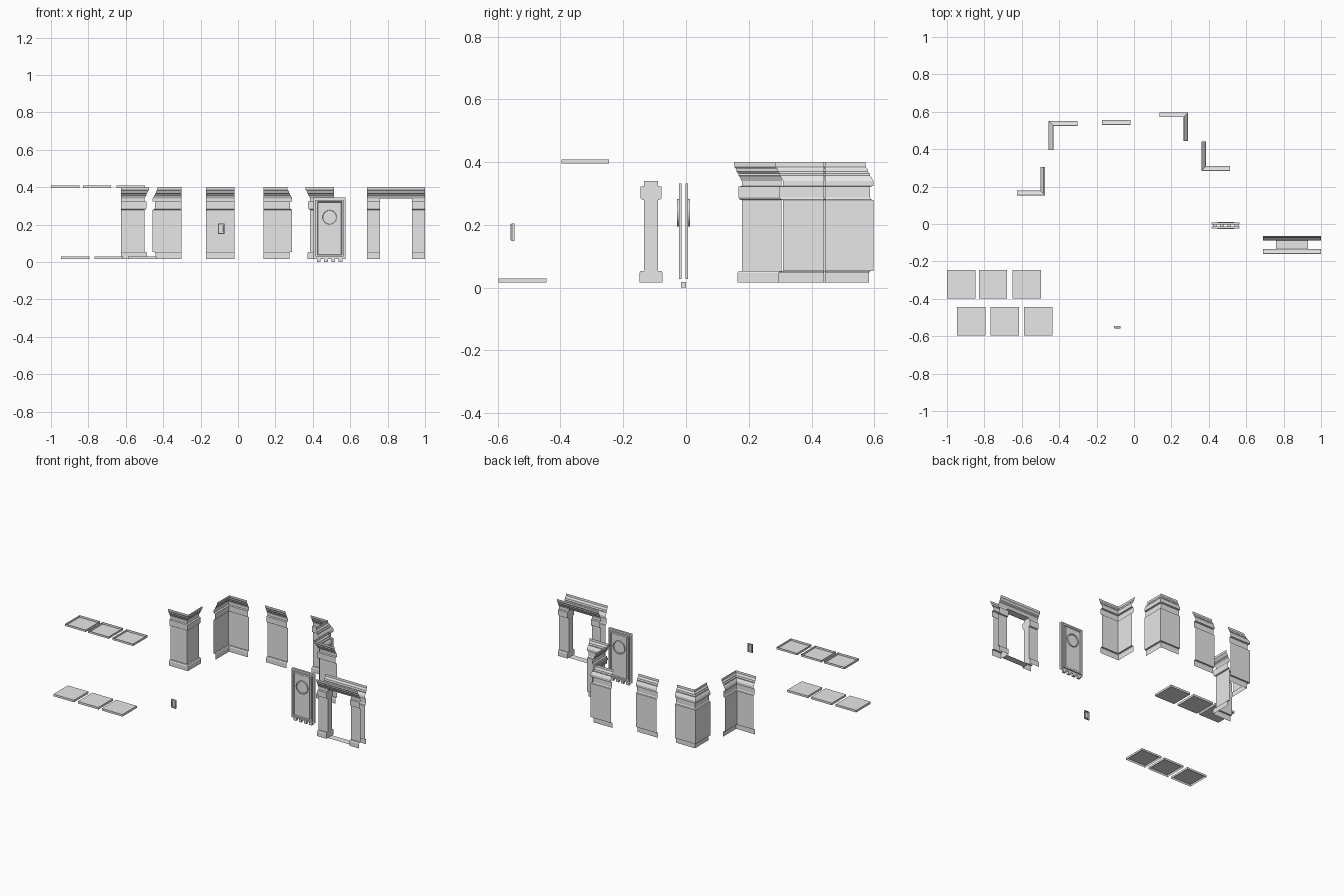
import bpy, bmesh, math
from mathutils import Matrix

cube = bpy.data.objects.get("Cube")
if cube:
    bpy.data.objects.remove(cube)

plaster = bpy.data.materials.new("light_grey")
plaster.use_nodes = True
GREY = (0.8, 0.8, 0.8, 1)
plaster.diffuse_color = GREY
plaster.node_tree.nodes["Principled BSDF"].inputs["Base Color"].default_value = GREY

# Wall section: (projection from wall plane, height)
LOWER = [(0.014, 0.016), (0.014, 0.047), (0.010, 0.053), (0, 0.053), (0, 0.279),
         (0.007, 0.281), (0.011, 0.287), (0.011, 0.322), (0, 0.324), (0, 0.34)]
CORNICE = [(0, 0.34), (0.006, 0.352), (0.011, 0.358), (0.011, 0.364), (0.017, 0.37),
           (0.018, 0.378), (0.024, 0.385), (0.025, 0.4)]
FULL = LOWER + CORNICE[1:]


def finish(name, bm):
    mesh = bpy.data.meshes.new(name)
    bm.to_mesh(mesh)
    bm.free()
    mesh.materials.append(plaster)
    obj = bpy.data.objects.new(name, mesh)
    bpy.context.collection.objects.link(obj)
    return obj


def strip(bm, rows, facing):
    """Skin rows of points into an open sheet whose faces look along facing."""
    grid = [[bm.verts.new(p) for p in row] for row in rows]
    faces = []
    for a, b in zip(grid, grid[1:]):
        for i in range(len(a) - 1):
            faces.append(bm.faces.new((a[i], a[i + 1], b[i + 1], b[i])))
    bm.normal_update()
    side = sum(f.normal[0] * facing[0] + f.normal[1] * facing[1] for f in faces)
    if side < 0:
        bmesh.ops.reverse_faces(bm, faces=faces)


def straight(bm, x0, x1, y, sy, profile):
    strip(bm, [[(x0, y + sy * o, z), (x1, y + sy * o, z)] for o, z in profile], (0, sy))


def corner(name, cx, cy, sx, sy, ex, ey):
    """Mitred wall corner facing sx and sy, with legs ending at ex and ey."""
    bm = bmesh.new()
    rows = [[(ex, cy + sy * o, z), (cx + sx * o, cy + sy * o, z), (cx + sx * o, ey, z)]
            for o, z in FULL]
    strip(bm, rows, (sx, sy))
    finish(name, bm)


def box(bm, x0, x1, y0, y1, z0, z1, skip=None):
    """Box, optionally left open on the side whose normal is skip."""
    size = Matrix.Diagonal((x1 - x0, y1 - y0, z1 - z0, 1))
    mid = Matrix.Translation(((x0 + x1) / 2, (y0 + y1) / 2, (z0 + z1) / 2))
    verts = bmesh.ops.create_cube(bm, size=1, matrix=mid @ size)["verts"]
    if skip:
        bm.normal_update()
        faces = {f for v in verts for f in v.link_faces}
        gone = [f for f in faces if sum(a * b for a, b in zip(f.normal, skip)) > 0.9]
        bmesh.ops.delete(bm, geom=gone, context="FACES_ONLY")


def rings(bm, cx, y, s, steps):
    """Nested rectangular rings (half width, bottom, top, depth), capped."""
    loops = [[bm.verts.new((cx + sx * w, y + s * d, z)) for sx, z in
              ((-1, lo), (1, lo), (1, hi), (-1, hi))] for w, lo, hi, d in steps]
    faces = [bm.faces.new(loops[-1])]
    for a, b in zip(loops, loops[1:]):
        for i in range(4):
            j = (i + 1) % 4
            faces.append(bm.faces.new((a[i], a[j], b[j], b[i])))
    if s > 0:
        bmesh.ops.reverse_faces(bm, faces=faces)


# Wall pieces
corner("outer_corner_right", -0.5, 0.178, 1, -1, -0.625, 0.304)
corner("inner_corner_right", -0.456, 0.55, 1, -1, -0.303, 0.395)
corner("inner_corner_left", 0.29, 0.597, -1, -1, 0.137, 0.443)
corner("outer_corner_left", 0.386, 0.309, -1, -1, 0.514, 0.44)
bm = bmesh.new()
straight(bm, -0.171, -0.019, 0.555, -1, FULL)
finish("straight_wall", bm)

# Doorway: two moulded sides joined by the reveals, threshold and soffit
bm = bmesh.new()
X0, X1, L, R, MID, HALF = 0.69, 1.0, 0.758, 0.929, -0.1115, 0.023
for s in (-1, 1):
    for a, b in ((X0, L), (R, X1)):
        straight(bm, a, b, MID + s * HALF, s, LOWER)
    straight(bm, X0, X1, MID + s * HALF, s, CORNICE)
for x, inward in ((L, 1), (R, -1)):
    rows = [[(x, MID - HALF - o, z), (x, MID + HALF + o, z)] for o, z in LOWER]
    strip(bm, rows, (inward, 0))
for z, up in ((LOWER[0][1], 1), (0.34, -1)):
    quad = [(L, MID - HALF, z), (R, MID - HALF, z), (R, MID + HALF, z), (L, MID + HALF, z)]
    bm.faces.new([bm.verts.new(p) for p in quad[::up]])
finish("doorway_wall", bm)

# Door: two mirrored leaves with raised rim, centre panel and round boss
DX, DY, BOSS = 0.49, -0.008, 0.239
for s, side in ((-1, "front"), (1, "back")):
    bm = bmesh.new()
    rings(bm, DX, DY, s, [(0.086, 0.016, 0.345, 0.006), (0.075, 0.028, 0.332, 0.006),
                          (0.075, 0.028, 0.332, 0.015), (0.065, 0.038, 0.322, 0.015),
                          (0.062, 0.041, 0.319, 0.008)])
    rings(bm, DX, DY, s, [(0.052, 0.041, 0.319, 0.008), (0.052, 0.041, 0.319, 0.012),
                          (0.049, 0.044, 0.316, 0.012)])
    finish("door_" + side, bm)

    bm = bmesh.new()
    turn = Matrix.Translation((DX, DY + s * 0.014, BOSS)) @ Matrix.Rotation(-s * math.pi / 2, 4, "X")
    bmesh.ops.create_cone(bm, cap_ends=True, segments=24, radius1=0.044, radius2=0.044,
                          depth=0.012, matrix=turn)
    bm.normal_update()
    cap = [f for f in bm.faces if f.normal.y * s > 0.9]
    bmesh.ops.inset_region(bm, faces=cap, thickness=0.006)
    bmesh.ops.inset_region(bm, faces=cap, thickness=0.002, depth=-0.004)
    finish("door_boss_" + side, bm)

# Door feet
bm = bmesh.new()
for i in range(4):
    x = 0.432 + i * 0.0385
    box(bm, x - 0.01, x + 0.01, -0.016, 0, 0, 0.018)
finish("door_feet", bm)

# Wall switch plate with sunken button, open at the back
bm = bmesh.new()
rings(bm, -0.089, -0.546, -1, [(0.018, 0.149, 0.205, 0), (0.018, 0.149, 0.205, 0.009),
                               (0.015, 0.152, 0.202, 0.013), (0.011, 0.159, 0.195, 0.013),
                               (0.010, 0.160, 0.194, 0.007)])
finish("wall_switch", bm)

# Floor tiles open below, ceiling tiles open above
TILE = 0.152
for kind, starts, y, z, skip in (("floor_tile", (-0.947, -0.766, -0.589), -0.597, 0.016, (0, 0, -1)),
                                 ("ceiling_tile", (-1, -0.83, -0.65), -0.397, 0.395, (0, 0, 1))):
    for i, x in enumerate(starts):
        bm = bmesh.new()
        box(bm, x, x + TILE, y, y + TILE, z, z + 0.014, skip)
        finish(f"{kind}_{i + 1}", bm)
